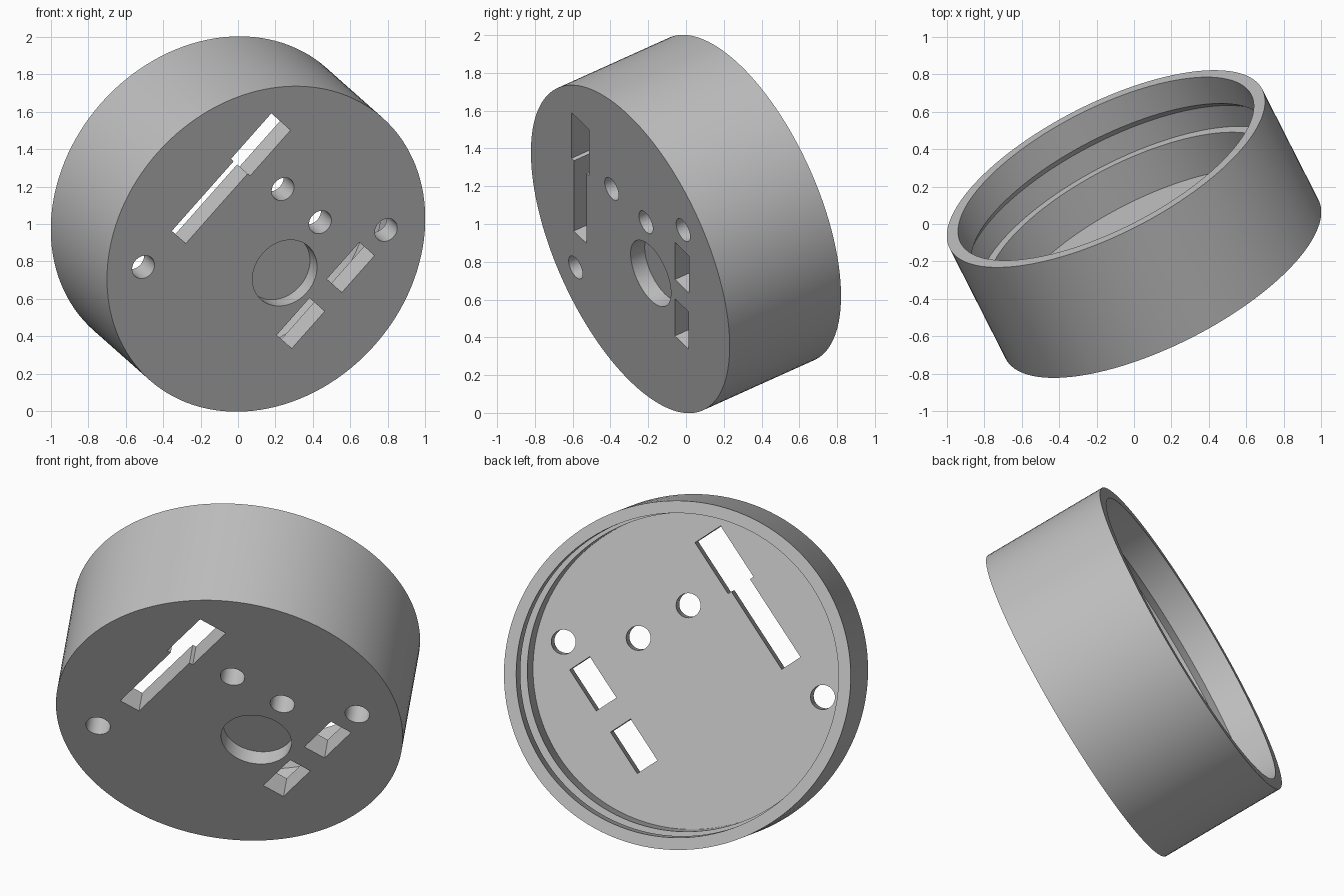
import bpy, bmesh, math
from mathutils import Matrix, Vector

if "Cube" in bpy.data.objects:
    bpy.data.objects.remove(bpy.data.objects["Cube"], do_unlink=True)

# Plain grey finish
grey = bpy.data.materials.new("plain_grey")
grey.use_nodes = True
grey.diffuse_color = (0.52, 0.52, 0.52, 1)
grey.node_tree.nodes["Principled BSDF"].inputs["Base Color"].default_value = grey.diffuse_color

# Tilted frame: origin at the middle of the front face, local z along the axis
axis = Vector((-0.30, 0.59, 0.266)).normalized()
along = Vector((axis.z, 0, -axis.x)).normalized()
across = axis.cross(along)
frame = Matrix((along, across, axis)).transposed().to_4x4()
frame.translation = (0.15, -0.295, 0.867)


def add_object(name, bm):
    bmesh.ops.recalc_face_normals(bm, faces=bm.faces)
    mesh = bpy.data.meshes.new(name)
    bm.to_mesh(mesh)
    bm.free()
    mesh.materials.append(grey)
    obj = bpy.data.objects.new(name, mesh)
    bpy.context.collection.objects.link(obj)
    return obj


def round_cutter(u, v, radius, low, high):
    bm = bmesh.new()
    bmesh.ops.create_cone(bm, cap_ends=True, segments=48, radius1=radius, radius2=radius,
                          depth=high - low,
                          matrix=Matrix.Translation((u, v, (low + high) / 2)))
    return add_object("hole_cutter", bm)


def slot_cutter(u0, u1, v0, v1):
    bm = bmesh.new()
    place = Matrix.Translation(((u0 + u1) / 2, (v0 + v1) / 2, 0.05))
    bmesh.ops.create_cube(bm, size=1, matrix=place @ Matrix.Diagonal((u1 - u0, v1 - v0, 0.4, 1)))
    return add_object("slot_cutter", bm)


# Cup housing: lathed profile with floor, ledge, groove and rim
OUTER, LENGTH, FLOOR = 0.936, 0.713, 0.133
profile = [(0, 0), (OUTER, 0), (OUTER, LENGTH), (0.87, LENGTH), (0.87, 0.543),
           (0.91, 0.503), (0.91, 0.368), (0.855, 0.368), (0.855, FLOOR), (0, FLOOR)]
bm = bmesh.new()
verts = [bm.verts.new((r, 0, z)) for r, z in profile]
edges = [bm.edges.new(pair) for pair in zip(verts, verts[1:])]
bmesh.ops.spin(bm, geom=verts + edges, cent=(0, 0, 0), axis=(0, 0, 1),
               angle=math.tau, steps=128)
bmesh.ops.remove_doubles(bm, verts=bm.verts, dist=0.0005)
housing = add_object("cup_housing", bm)

# Screw holes, blind round recess and rectangular slots through the floor
cutters = [round_cutter(u, v, 0.066, -0.15, 0.25) for u, v in
           ((-0.507, -0.515), (0.298, -0.175), (0.298, 0.147), (0.5, 0.498))]
cutters.append(round_cutter(-0.03, 0.193, 0.19, -0.1, 0.09))
cutters += [slot_cutter(*box) for box in
            ((0.235, 0.56, -0.555, -0.39), (-0.262, 0.25, -0.532, -0.411),
             (0.095, 0.357, 0.422, 0.552), (-0.306, -0.042, 0.42, 0.55))]
for cutter in cutters:
    cutter.hide_render = True
    cut = housing.modifiers.new("cut", 'BOOLEAN')
    cut.operation = 'DIFFERENCE'
    cut.solver = 'EXACT'
    cut.object = cutter

# Bake the cuts and drop the cutters
bpy.context.view_layer.update()
graph = bpy.context.evaluated_depsgraph_get()
baked = bpy.data.meshes.new_from_object(housing.evaluated_get(graph))
housing.modifiers.clear()
housing.data = baked
for cutter in cutters:
    bpy.data.objects.remove(cutter, do_unlink=True)

# Tilt into place and shade
housing.data.transform(frame)
bpy.ops.object.select_all(action='DESELECT')
housing.select_set(True)
bpy.context.view_layer.objects.active = housing
bpy.ops.object.shade_smooth_by_angle(angle=math.radians(30))
